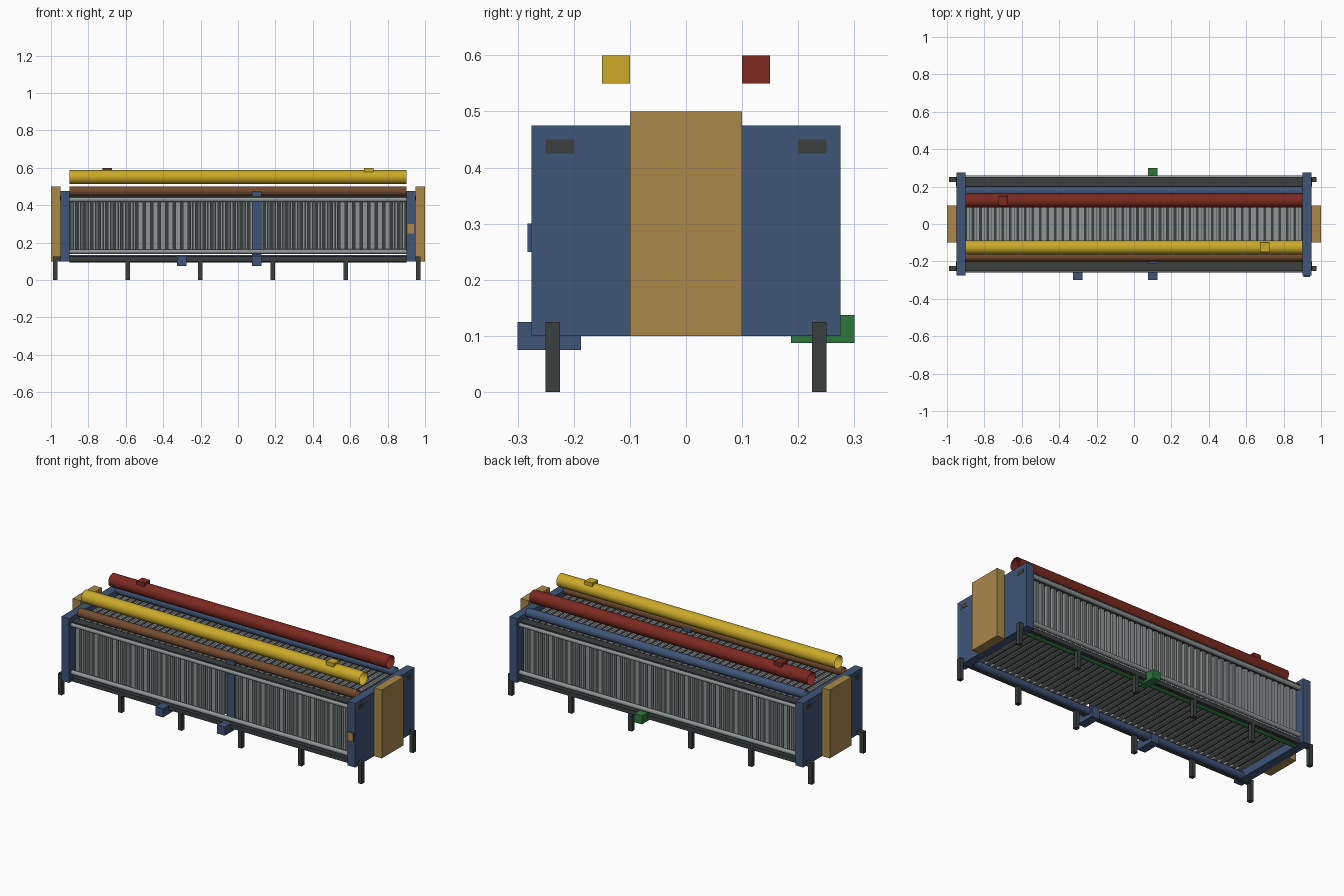
import bpy, bmesh, math
from mathutils import Matrix, Vector

cube = bpy.data.objects.get("Cube")
if cube:
    bpy.data.objects.remove(cube, do_unlink=True)


def material(name, r, g, b):
    m = bpy.data.materials.new(name)
    m.use_nodes = True
    m.diffuse_color = (r, g, b, 1)
    node = next(n for n in m.node_tree.nodes if n.type == 'BSDF_PRINCIPLED')
    node.inputs["Base Color"].default_value = (r, g, b, 1)
    return m


blue = material("steel blue", .05, .089, .185)
tan = material("tan", .4, .25, .07)
dark = material("charcoal", .042, .05, .049)
grey = material("mid grey", .28, .3, .305)
yellow = material("yellow", .6, .4, .022)
red = material("dark red", .2, .022, .014)
green = material("green", .026, .18, .046)
brown = material("brown", .17, .07, .027)


def finish(name, bm, mat):
    mesh = bpy.data.meshes.new(name)
    bm.to_mesh(mesh)
    bm.free()
    obj = bpy.data.objects.new(name, mesh)
    mesh.materials.append(mat)
    bpy.context.collection.objects.link(obj)
    return obj


def add_box(bm, x, y, z):
    """Box from (min, max) pairs."""
    spans = (x, y, z)
    centre = Vector([(a + b) / 2 for a, b in spans])
    size = Vector([b - a for a, b in spans])
    bmesh.ops.create_cube(bm, size=1, matrix=Matrix.Translation(centre) @ Matrix.Diagonal(size).to_4x4())


def box(name, mat, x, y, z):
    bm = bmesh.new()
    add_box(bm, x, y, z)
    return finish(name, bm, mat)


def tube(name, mat, y, z, radius, capped=False):
    bm = bmesh.new()
    turn = Matrix.Translation((0, y, z)) @ Matrix.Rotation(math.pi / 2, 4, 'Y')
    bmesh.ops.create_cone(bm, cap_ends=capped, segments=24, radius1=radius,
                          radius2=radius, depth=1.8, matrix=turn)
    for f in bm.faces:
        f.smooth = len(f.verts) == 4
    finish(name, bm, mat)


def around(c, width):
    return (c - width / 2, c + width / 2)


def mirrored(s, a, b):
    return tuple(sorted((s * a, s * b)))


# Clamping plates and end blocks
for s, side in ((1, "left"), (-1, "right")):
    box(side + "_end_plate", blue, mirrored(s, .9, .95), (-.275, .275), (.1, .475))
    box(side + "_end_block", tan, mirrored(s, .95, 1), (-.1, .1), (.1, .5))

# Cell stack: pairs of plates around a recessed core, set back behind the riser
bm = bmesh.new()
count = 45
pitch = 1.8 / count
for i in range(count):
    for part in (.3, .65):
        x = -.9 + pitch * (i + part)
        front = -.2 if abs(x - .1) < .03 else -.225
        add_box(bm, around(x, pitch * .3), (front, .225), (.14, .445))
finish("cell_plates", bm, grey)
box("cell_core", dark, (-.9, .9), (-.195, .195), (.145, .438))

# Rails, tie rods and legs on both long sides
for s, side in ((-1, "front"), (1, "back")):
    box(side + "_upper_rail", dark, (-.951, .951), mirrored(s, .2, .25), (.425, .45))
    box(side + "_lower_rail", dark, (-.97, .97), mirrored(s, .225, .25), (.1, .125))
    for z, level in ((.43, "upper"), (.152, "lower")):
        tube(f"{side}_{level}_tie_rod", grey, s * .2465, z, .0125, True)
    bm = bmesh.new()
    for i in range(6):
        add_box(bm, around(-.977 + i * .388, .024), mirrored(s, .225, .25), (0, .125))
    finish(side + "_legs", bm, dark)

# Open pipes
tube("yellow_pipe", yellow, -.125, .55, .0375)
tube("red_pipe", red, .125, .55, .0375)
tube("front_upper_pipe", brown, -.175, .475, .025)
tube("back_upper_pipe", blue, .175, .475, .025)
tube("front_lower_pipe", blue, -.2125, .114, .02)
tube("back_lower_pipe", green, .2125, .1125, .02)

# Pipe connections
box("yellow_pipe_port", yellow, around(.7, .05), (-.15, -.1), (.55, .6))
box("red_pipe_port", red, around(-.7, .05), (.1, .15), (.55, .6))
for x, name in ((.1, "front_left_port"), (-.3, "front_right_port")):
    box(name, blue, around(x, .05), (-.3, -.1875), (.075, .125))
box("back_port", green, around(.1, .05), (.1875, .3), (.0875, .1375))

# Vertical riser on the front of the stack
box("riser", blue, around(.1, .05), (-.21, -.19), (.125, .45))
box("riser_cap", blue, around(.1, .05), (-.2125, -.15), (.45, .475))

# Small control box with a tan face
panel = box("control_box", blue, (.905, .942), (-.2825, -.27), (.25, .3))
panel.data.materials.append(tan)
for f in panel.data.polygons:
    if f.normal.y < -.5:
        f.material_index = 1
